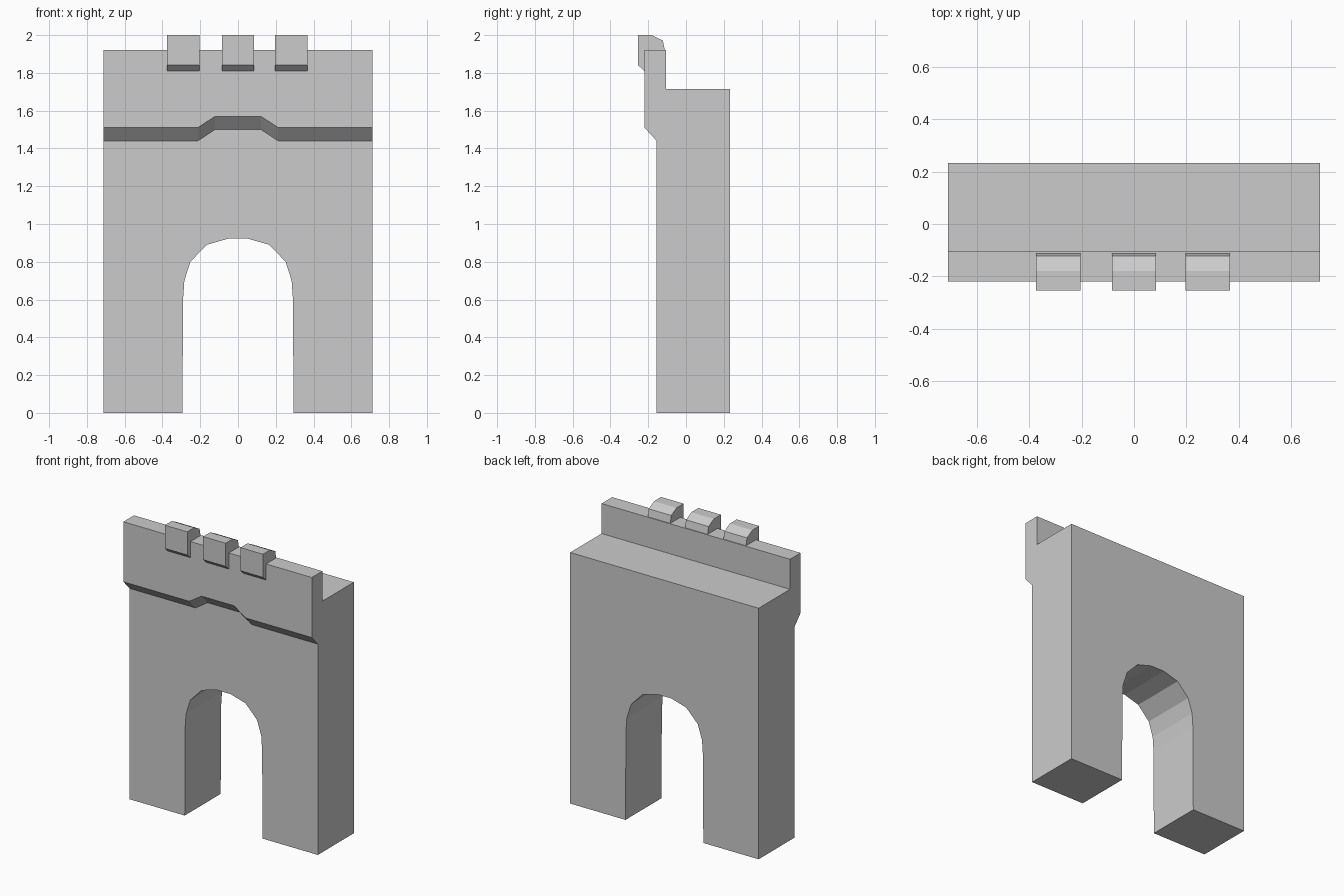
import bpy, bmesh

if "Cube" in bpy.data.objects:
    bpy.data.objects.remove(bpy.data.objects["Cube"])


def loft(name, sections):
    """Closed solid through matching cross-sections, capped at both ends."""
    bm = bmesh.new()
    rings = [[bm.verts.new(p) for p in s] for s in sections]
    n = len(rings[0])
    for a, b in zip(rings, rings[1:]):
        for i in range(n):
            j = (i + 1) % n
            bm.faces.new((a[i], a[j], b[j], b[i]))
    bm.faces.new(rings[0])
    bm.faces.new(rings[-1])
    bmesh.ops.recalc_face_normals(bm, faces=bm.faces)
    mesh = bpy.data.meshes.new(name)
    bm.to_mesh(mesh)
    bm.free()
    obj = bpy.data.objects.new(name, mesh)
    bpy.context.collection.objects.link(obj)
    return obj


W = 0.712                      # half width of the gate
FRONT, BACK = -0.155, 0.233    # main wall faces
PARAPET, WALK = -0.22, -0.106  # parapet front and back faces
DECK, TOP = 1.715, 1.92        # walkway and parapet heights

# Main wall with faceted arch opening
half = [(0.053, 0.922), (0.165, 0.89), (0.252, 0.80), (0.284, 0.70),
        (0.291, 0.60), (0.294, 0), (W, 0), (W, DECK)]
outline = half + [(-x, z) for x, z in reversed(half)]
loft("gate_wall", [[(x, y, z) for x, z in outline] for y in (FRONT, BACK)])

# Overhanging parapet, its sloped lower lip stepping up in the middle
lip = [(-W, 1.44), (-0.213, 1.44), (-0.122, 1.50),
       (0.122, 1.50), (0.213, 1.44), (W, 1.44)]
loft("parapet", [[(x, PARAPET, TOP), (x, PARAPET, z + 0.07), (x, FRONT, z),
                  (x, FRONT, DECK), (x, WALK, DECK), (x, WALK, TOP)]
                 for x, z in lip])

# Three merlons hooked over the parapet's top edge
hook = [(-0.255, 2.0), (-0.255, 1.842), (PARAPET, 1.81), (PARAPET, TOP),
        (-0.112, TOP), (-0.122, 1.97), (-0.18, 2.0)]
for side, cx in (("left", -0.29), ("middle", 0), ("right", 0.282)):
    loft("merlon_" + side,
         [[(cx + dx, y, z) for y, z in hook] for dx in (-0.085, 0.085)])
